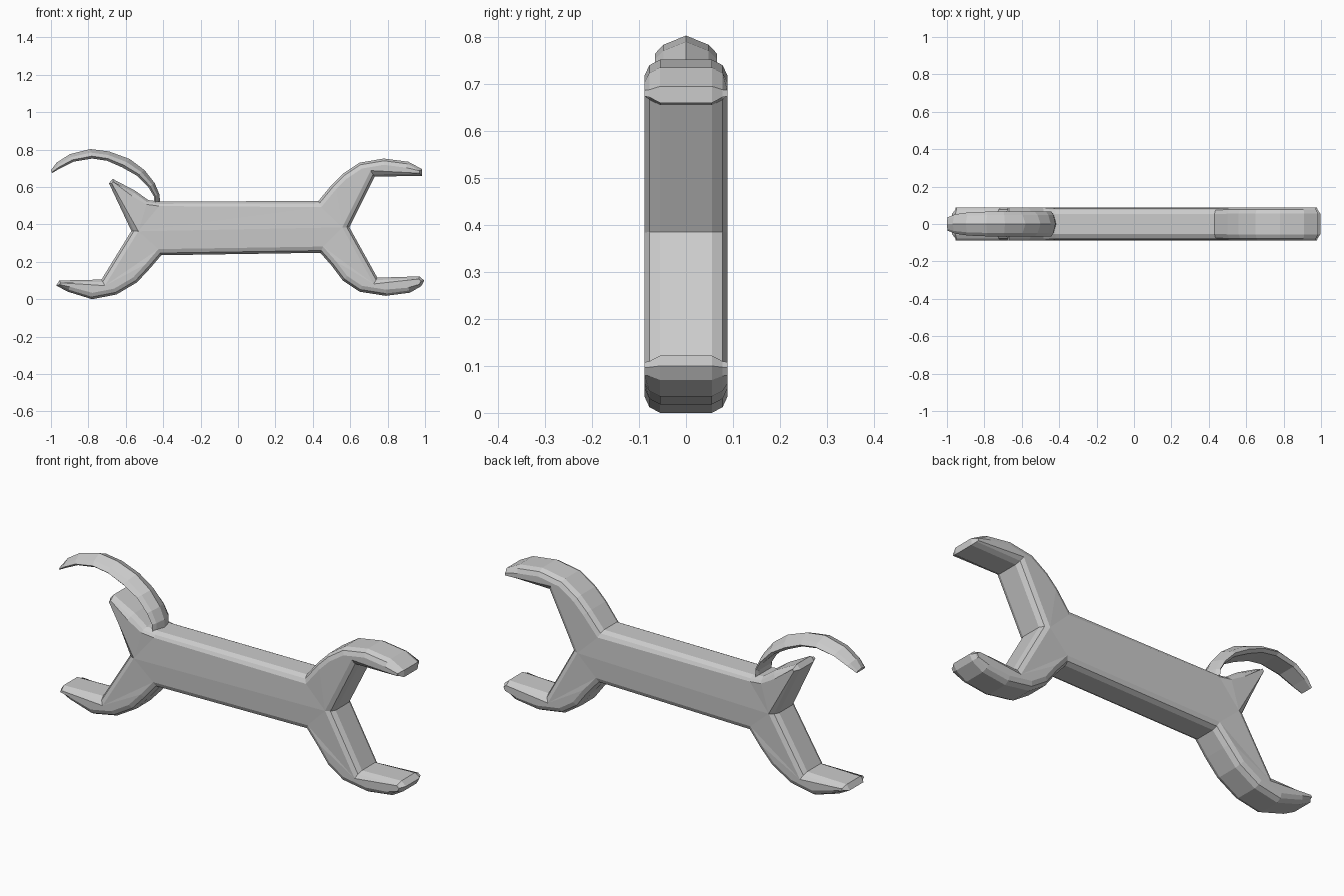
import bpy, bmesh
from mathutils import Vector
from mathutils.geometry import tessellate_polygon

if "Cube" in bpy.data.objects:
    bpy.data.objects.remove(bpy.data.objects["Cube"])


def make_object(name, rings, cap_tris):
    """Skin equal-length rings of 3D points and cap both ends."""
    bm = bmesh.new()
    loops = [[bm.verts.new(p) for p in ring] for ring in rings]
    n = len(loops[0])
    for a, b in zip(loops, loops[1:]):
        for i in range(n):
            j = (i + 1) % n
            bm.faces.new((a[i], a[j], b[j], b[i]))
    for loop in (loops[0], loops[-1]):
        for tri in cap_tris:
            bm.faces.new([loop[k] for k in tri])
    bmesh.ops.recalc_face_normals(bm, faces=bm.faces)
    mesh = bpy.data.meshes.new(name)
    bm.to_mesh(mesh)
    bm.free()
    obj = bpy.data.objects.new(name, mesh)
    bpy.context.collection.objects.link(obj)
    return obj


def flat_tris(points):
    """Triangulate a flat 2D outline."""
    return tessellate_polygon([[Vector((p[0], p[1], 0)) for p in points]])


def inset(points, amount):
    """Move a clockwise outline inward, less where its edges are short."""
    result = []
    for i, p in enumerate(points):
        before = p - points[i - 1]
        after = points[(i + 1) % len(points)] - p
        d = min(amount, 0.4 * min(before.length, after.length))
        n1 = Vector((before.y, -before.x)).normalized()
        n2 = Vector((after.y, -after.x)).normalized()
        bis = (n1 + n2).normalized()
        result.append(p + bis * d / max(bis.dot(n1), 0.6))
    return result


# Wrench body: clockwise front outline in x, z
right_jaw = [(0.43, 0.525), (0.50, 0.61), (0.56, 0.67), (0.65, 0.73),
             (0.78, 0.752), (0.91, 0.735), (0.985, 0.695), (0.985, 0.66),
             (0.73, 0.655), (0.595, 0.385), (0.745, 0.115), (0.97, 0.122),
             (0.996, 0.10), (0.98, 0.07), (0.92, 0.035), (0.79, 0.018),
             (0.65, 0.04), (0.56, 0.10), (0.50, 0.18), (0.44, 0.248)]
left_jaw = [(-0.41, 0.235), (-0.47, 0.165), (-0.54, 0.09), (-0.65, 0.025),
            (-0.78, 0.0), (-0.91, 0.04), (-0.972, 0.073), (-0.955, 0.10),
            (-0.73, 0.105), (-0.57, 0.365), (-0.69, 0.62), (-0.67, 0.643),
            (-0.55, 0.58), (-0.48, 0.53), (-0.42, 0.522)]
outline = [Vector(p) for p in right_jaw + left_jaw]
rings = []
for y, amount in ((-0.088, 0.033), (-0.078, 0.012), (-0.055, 0.0),
                  (0.055, 0.0), (0.078, 0.012), (0.088, 0.033)):
    ring = []
    for base, p in zip(outline, inset(outline, amount)):
        # the handle is slightly thinner than the jaws
        scale = 0.95 if abs(base.x) < 0.45 else 1.0
        ring.append((p.x, y * scale, p.y))
    rings.append(ring)
make_object("wrench_body", rings, flat_tris(inset(outline, 0.033)))

# Peeled-up jaw: (outer x, z, inner x, z, half width) along the curl
sections = [(-0.415, 0.50, -0.45, 0.50, 0.065),
            (-0.42, 0.56, -0.45, 0.55, 0.068),
            (-0.445, 0.62, -0.48, 0.60, 0.068),
            (-0.50, 0.69, -0.54, 0.66, 0.066),
            (-0.58, 0.75, -0.62, 0.705, 0.066),
            (-0.69, 0.79, -0.70, 0.74, 0.066),
            (-0.79, 0.803, -0.78, 0.752, 0.066),
            (-0.90, 0.775, -0.88, 0.735, 0.062),
            (-0.97, 0.73, -0.95, 0.70, 0.052),
            (-1.0, 0.69, -0.995, 0.674, 0.036)]
# ridged cross-section: (0 inner .. 1 outer, share of half width)
profile = [(1, 0), (0.62, 0.72), (0.25, 1), (0, 0.75),
           (0, -0.75), (0.25, -1), (0.62, -0.72)]
curl = []
for ox, oz, ix, iz, w in sections:
    curl.append([(ix + (ox - ix) * t, w * s, iz + (oz - iz) * t)
                 for t, s in profile])
make_object("peeled_jaw", curl, flat_tris(profile))
